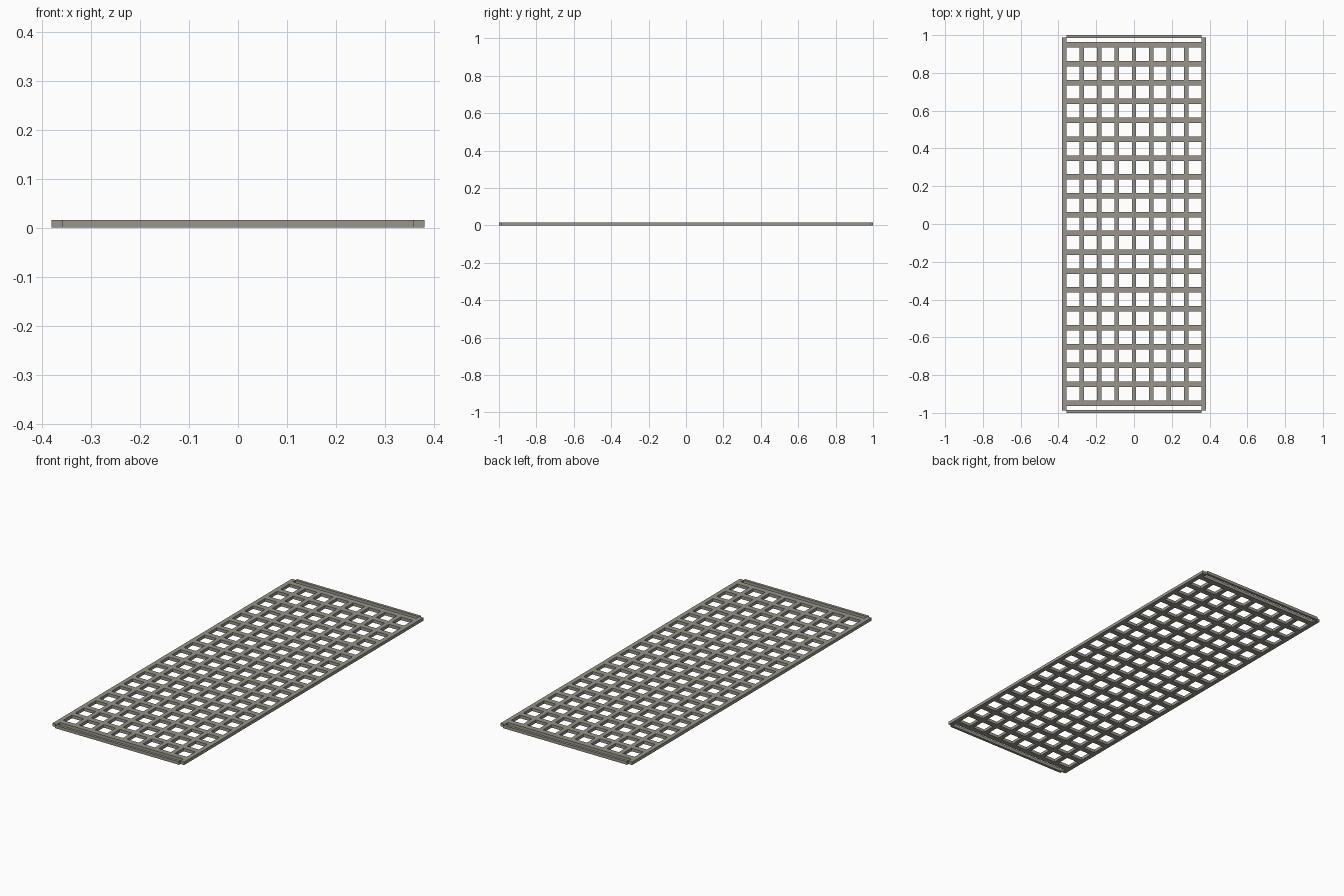
import bpy, bmesh
from mathutils import Matrix

if "Cube" in bpy.data.objects:
    bpy.data.objects.remove(bpy.data.objects["Cube"])

H = 0.016            # panel thickness
PX, WX = 0.0922, 0.0235   # lengthwise bar pitch and width
PY, WY = 0.0998, 0.029    # cross bar pitch and width
RAIL_Y = 0.988       # half length of the side rails

metal = bpy.data.materials.new("warm grey metal")
metal.diffuse_color = (0.31, 0.30, 0.26, 1)
metal.use_nodes = True
metal.node_tree.nodes["Principled BSDF"].inputs["Base Color"].default_value = metal.diffuse_color


def make_part(name, boxes):
    """One object from a list of (x0, x1, y0, y1) full-height boxes."""
    bm = bmesh.new()
    for x0, x1, y0, y1 in boxes:
        m = Matrix.Translation(((x0 + x1) / 2, (y0 + y1) / 2, H / 2)) \
            @ Matrix.Diagonal((x1 - x0, y1 - y0, H, 1))
        bmesh.ops.create_cube(bm, size=1, matrix=m)
    mesh = bpy.data.meshes.new(name)
    bm.to_mesh(mesh)
    bm.free()
    mesh.materials.append(metal)
    ob = bpy.data.objects.new(name, mesh)
    bpy.context.collection.objects.link(ob)
    return ob


xs = [(i - 4) * PX for i in range(9)]
ys = [(j - 9.5) * PY for j in range(20)]
grid_y = ys[-1] + WY / 2
inner_x = xs[-1] - WX / 2

# Side rails, running past the grid to hold the end strips
make_part("side_rails", [(x - WX / 2, x + WX / 2, -RAIL_Y, RAIL_Y)
                         for x in (xs[0], xs[-1])])

# Lengthwise bars
make_part("lengthwise_bars", [(x - WX / 2, x + WX / 2, -grid_y, grid_y)
                              for x in xs[1:-1]])

# Cross bars, as short pieces between the lengthwise bars
make_part("cross_bars", [(a + WX / 2, b - WX / 2, y - WY / 2, y + WY / 2)
                         for y in ys for a, b in zip(xs, xs[1:])])

# Thin end strips, separated from the grid by a slot
make_part("end_strips", [(-inner_x - 0.001, inner_x + 0.001, y0, y1)
                         for y0, y1 in ((-1, -0.986), (0.986, 1))])
